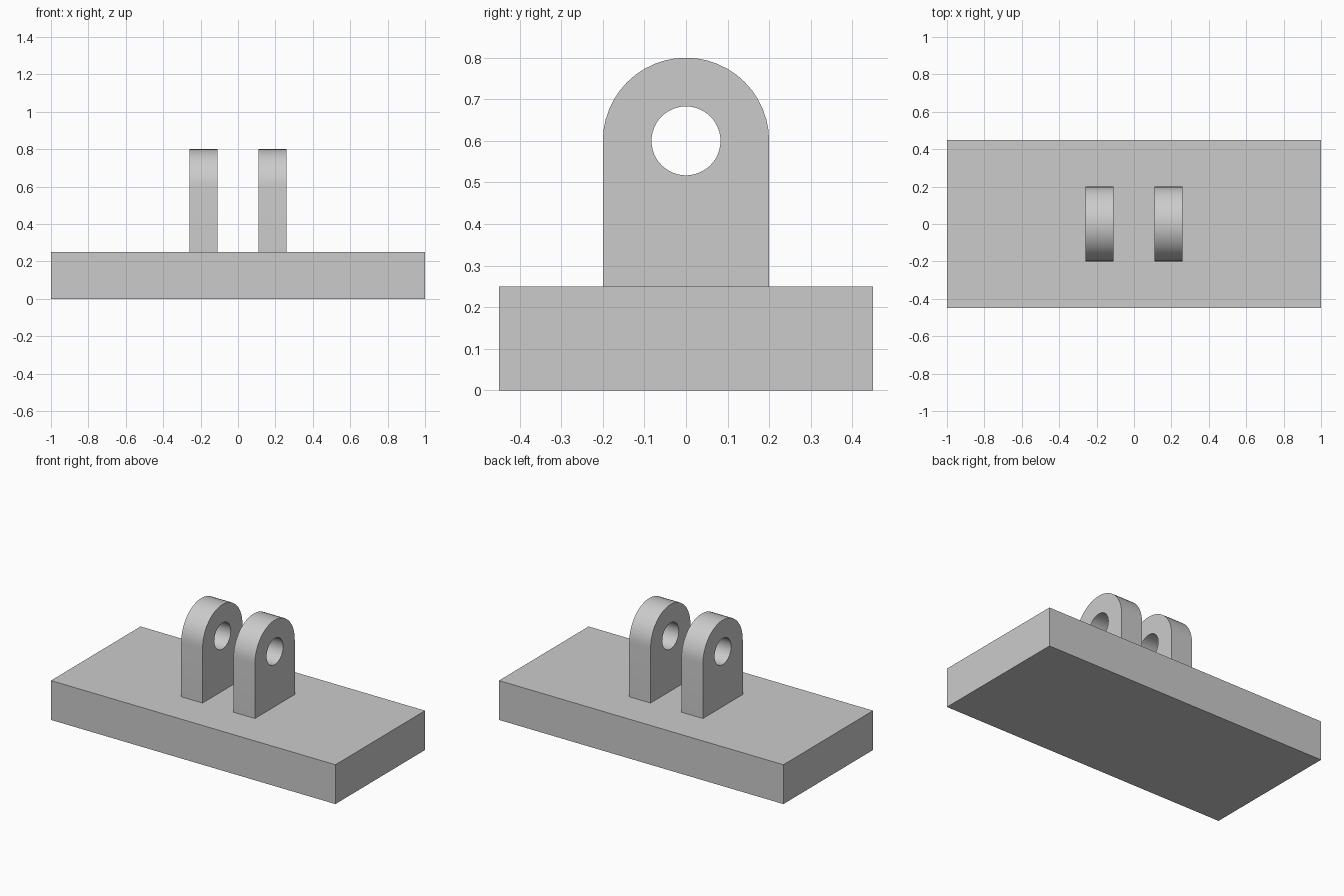
import bpy, bmesh, math
from mathutils import Vector

cube = bpy.data.objects.get("Cube")
if cube:
    bpy.data.objects.remove(cube, do_unlink=True)

GREY = (0.6, 0.6, 0.6, 1)
grey = bpy.data.materials.new("plain grey")
grey.use_nodes = True
grey.diffuse_color = GREY
grey.node_tree.nodes["Principled BSDF"].inputs["Base Color"].default_value = GREY

BASE_TOP = 0.25
LUG_RADIUS, HOLE_RADIUS, HOLE_Z = 0.2, 0.083, 0.6
LUG_INNER, LUG_THICK = 0.109, 0.15
SEGMENTS = 48


def finish(name, bm):
    """Turn a bmesh into a named, coloured, smooth-shaded object."""
    bmesh.ops.recalc_face_normals(bm, faces=bm.faces)
    mesh = bpy.data.meshes.new(name)
    bm.to_mesh(mesh)
    bm.free()
    mesh.materials.append(grey)
    obj = bpy.data.objects.new(name, mesh)
    bpy.context.collection.objects.link(obj)
    bpy.ops.object.select_all(action="DESELECT")
    obj.select_set(True)
    bpy.context.view_layer.objects.active = obj
    bpy.ops.object.shade_smooth_by_angle(angle=math.radians(30))
    return obj


def arc(radius, start, end, steps):
    """Points (y, z) along an arc round the hole centre."""
    angles = [start + (end - start) * i / steps for i in range(steps + 1)]
    return [(radius * math.cos(a), HOLE_Z + radius * math.sin(a)) for a in angles]


def add_loop(bm, points, x):
    verts = [bm.verts.new((x, y, z)) for y, z in points]
    return [bm.edges.new((v, verts[i - 1])) for i, v in enumerate(verts)]


def make_lug(name, x):
    """Round-topped lug with a pin hole, extruded along x."""
    bm = bmesh.new()
    outline = arc(LUG_RADIUS, 0, math.pi, SEGMENTS // 2)
    outline += [(-LUG_RADIUS, BASE_TOP), (LUG_RADIUS, BASE_TOP)]
    hole = arc(HOLE_RADIUS, 0, 2 * math.pi, SEGMENTS)[:-1]
    edges = add_loop(bm, outline, x) + add_loop(bm, hole, x)
    bmesh.ops.triangle_fill(bm, edges=edges, use_beauty=True, normal=Vector((1, 0, 0)))
    grown = bmesh.ops.extrude_face_region(bm, geom=bm.faces[:], use_keep_orig=True)
    moved = [g for g in grown["geom"] if isinstance(g, bmesh.types.BMVert)]
    bmesh.ops.translate(bm, verts=moved, vec=(LUG_THICK, 0, 0))
    return finish(name, bm)


# Base plate
bm = bmesh.new()
bmesh.ops.create_cube(bm, size=1)
bmesh.ops.scale(bm, verts=bm.verts, vec=(2, 0.9, BASE_TOP))
bmesh.ops.translate(bm, verts=bm.verts, vec=(0, 0, BASE_TOP / 2))
finish("base_plate", bm)

# Pair of lugs
make_lug("left_lug", LUG_INNER)
make_lug("right_lug", -LUG_INNER - LUG_THICK)
